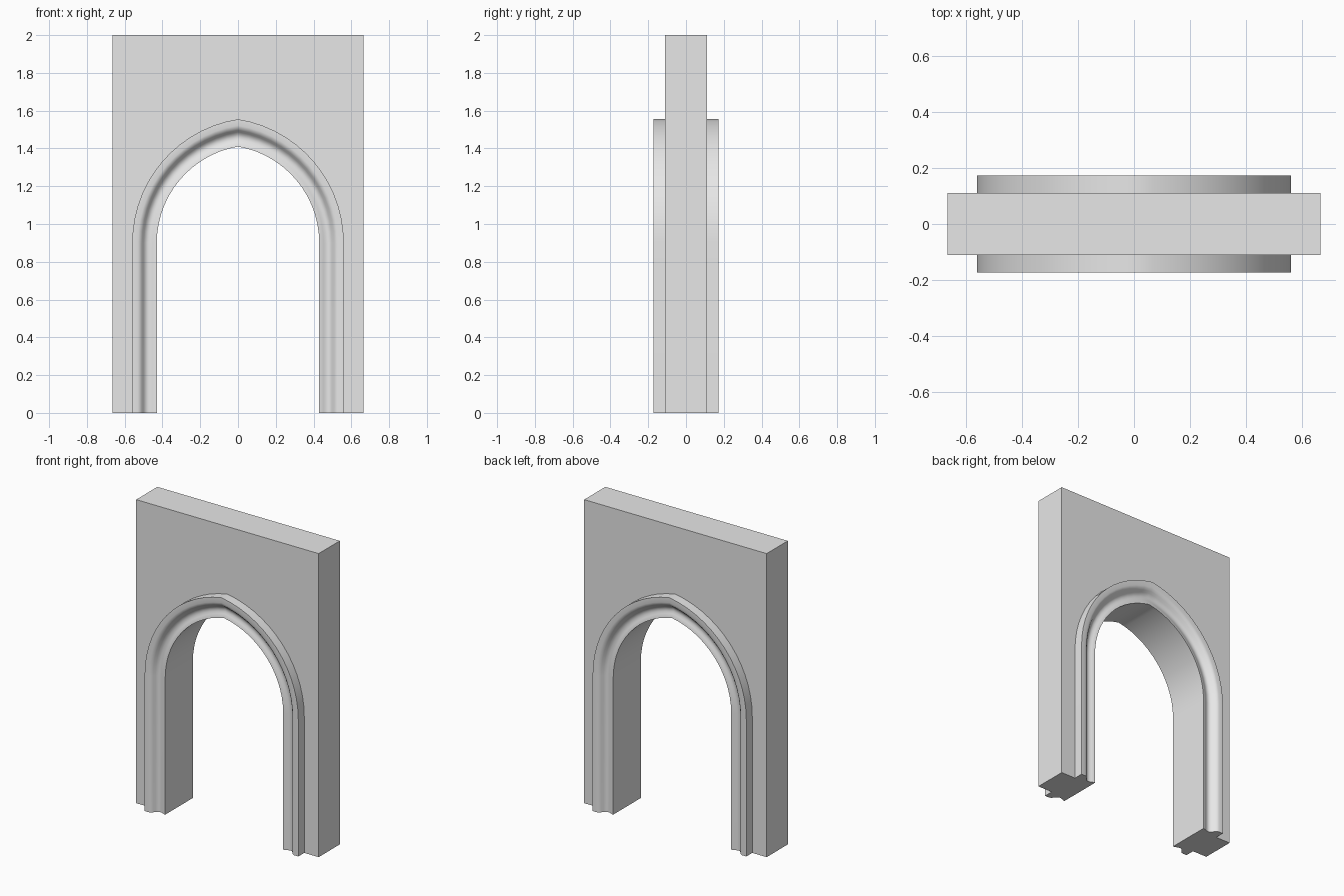
import bpy, bmesh, math

cube = bpy.data.objects.get("Cube")
if cube:
    bpy.data.objects.remove(cube, do_unlink=True)

HALF_WIDTH, HEIGHT, HALF_DEPTH = 0.665, 2.0, 0.11
INNER, OUTER, SPRING = 0.43, 0.56, 0.9
SEGMENTS = 14

stone = bpy.data.materials.new("pale_grey_stone")
stone.use_nodes = True
GREY = (0.8, 0.8, 0.8, 1.0)
stone.diffuse_color = GREY
stone.node_tree.nodes["Principled BSDF"].inputs["Base Color"].default_value = GREY


def arch_path(w):
    """Pointed arch of half width w, as (x, z) from right foot to left foot."""
    rise = 1.41 + (w - INNER) * 1.115 - SPRING
    radius = (w * w + rise * rise) / (2 * w)
    sweep = math.asin(rise / radius)
    half = [(w, 0.0)]
    for i in range(SEGMENTS + 1):
        a = sweep * i / SEGMENTS
        half.append((w - radius + radius * math.cos(a), SPRING + radius * math.sin(a)))
    return half + [(-x, z) for x, z in reversed(half[:-1])]


def finish(name, bm, smooth=False):
    bmesh.ops.recalc_face_normals(bm, faces=bm.faces[:])
    mesh = bpy.data.meshes.new(name)
    bm.to_mesh(mesh)
    bm.free()
    mesh.materials.append(stone)
    obj = bpy.data.objects.new(name, mesh)
    bpy.context.collection.objects.link(obj)
    if smooth:
        bpy.ops.object.select_all(action='DESELECT')
        obj.select_set(True)
        bpy.context.view_layer.objects.active = obj
        bpy.ops.object.shade_smooth_by_angle(angle=math.radians(35))
    return obj


# Wall slab with the arched opening in its outline
bm = bmesh.new()
outline = arch_path(OUTER) + [(-HALF_WIDTH, 0), (-HALF_WIDTH, HEIGHT),
                              (HALF_WIDTH, HEIGHT), (HALF_WIDTH, 0)]
face = bm.faces.new([bm.verts.new((x, -HALF_DEPTH, z)) for x, z in outline])
slab = bmesh.ops.extrude_face_region(bm, geom=[face])
bmesh.ops.translate(bm, vec=(0, 2 * HALF_DEPTH, 0),
                    verts=[v for v in slab["geom"] if isinstance(v, bmesh.types.BMVert)])
finish("wall", bm, smooth=True)

# Moulding section: outer fillet, ogee hollow, inner bead (half width, depth)
section = [(OUTER, 0.172), (0.53, 0.172), (0.518, 0.168), (0.508, 0.158),
           (0.499, 0.145), (0.489, 0.135), (0.477, 0.131), (0.465, 0.132),
           (0.453, 0.137), (0.442, 0.142), (INNER, 0.144)]
loop = section + [(w, -y) for w, y in reversed(section)]

# Moulding swept round the arch, covering both faces and the reveal
bm = bmesh.new()
rails = [[bm.verts.new((x, y, z)) for x, z in arch_path(w)] for w, y in loop]
for a, b in zip(rails, rails[1:] + rails[:1]):
    for i in range(len(a) - 1):
        bm.faces.new((a[i], a[i + 1], b[i + 1], b[i]))
for end in (0, -1):
    bm.faces.new([rail[end] for rail in rails])
finish("arch_moulding", bm, smooth=True)
